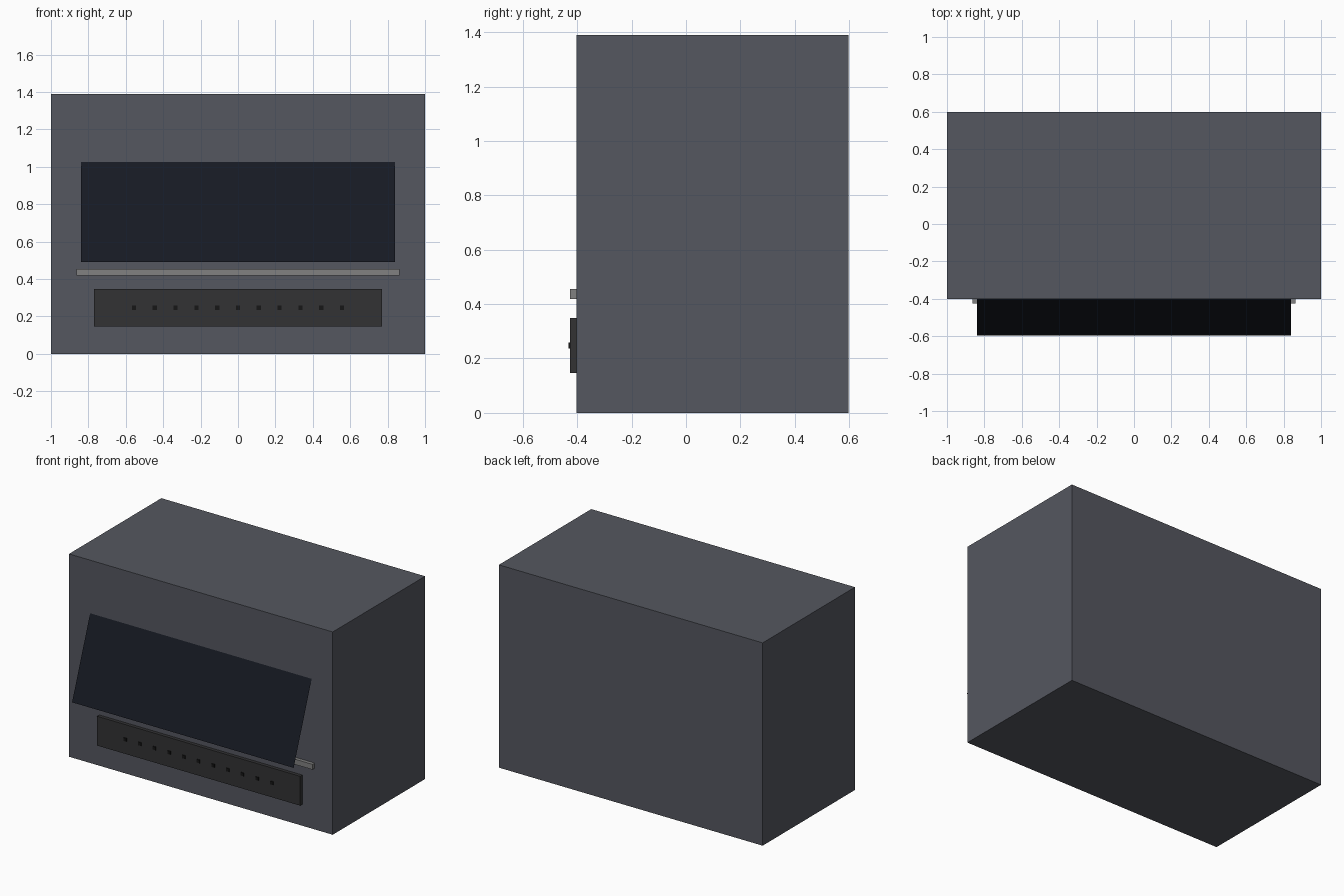
import bpy, bmesh

if "Cube" in bpy.data.objects:
    bpy.data.objects.remove(bpy.data.objects["Cube"])


def material(name, rgb):
    m = bpy.data.materials.new(name)
    m.diffuse_color = (*rgb, 1)
    m.use_nodes = True
    m.node_tree.nodes["Principled BSDF"].inputs["Base Color"].default_value = m.diffuse_color
    return m


def finish(name, bm, mat):
    me = bpy.data.meshes.new(name)
    bm.to_mesh(me)
    bm.free()
    me.materials.append(mat)
    ob = bpy.data.objects.new(name, me)
    bpy.context.collection.objects.link(ob)
    return ob


def box(name, lo, hi, mat):
    bm = bmesh.new()
    bmesh.ops.create_cube(bm, size=1)
    for v in bm.verts:
        v.co = [(a + b) / 2 + c * (b - a) for a, b, c in zip(lo, hi, v.co)]
    return finish(name, bm, mat)


case = material("case_grey", (0.09, 0.095, 0.115))
glass = material("dark_glass", (0.008, 0.01, 0.017))
metal = material("metal", (0.22, 0.22, 0.22))
dark = material("panel_dark", (0.032, 0.032, 0.034))
black = material("button_black", (0.008, 0.008, 0.008))

FRONT = -0.402

# main case
box("cabinet", (-1, FRONT, 0), (1, 0.598, 1.39), case)

# tilted glass sheet, top edge meeting the front face
bm = bmesh.new()
corners = [(-0.84, -0.597, 0.49), (0.84, -0.597, 0.49),
           (0.84, FRONT, 1.026), (-0.84, FRONT, 1.026)]
bm.faces.new([bm.verts.new(c) for c in corners])
finish("window", bm, glass)

# ledge bar below the window
box("ledge_bar", (-0.863, -0.426, 0.419), (0.863, FRONT + 0.01, 0.455), metal)

# control panel with a row of buttons
box("control_panel", (-0.77, -0.426, 0.147), (0.77, FRONT + 0.01, 0.348), dark)
for i in range(11):
    x = (i - 5) * 0.1112
    box(f"button_{i + 1}", (x - 0.011, -0.432, 0.236),
        (x + 0.011, -0.42, 0.258), black)
